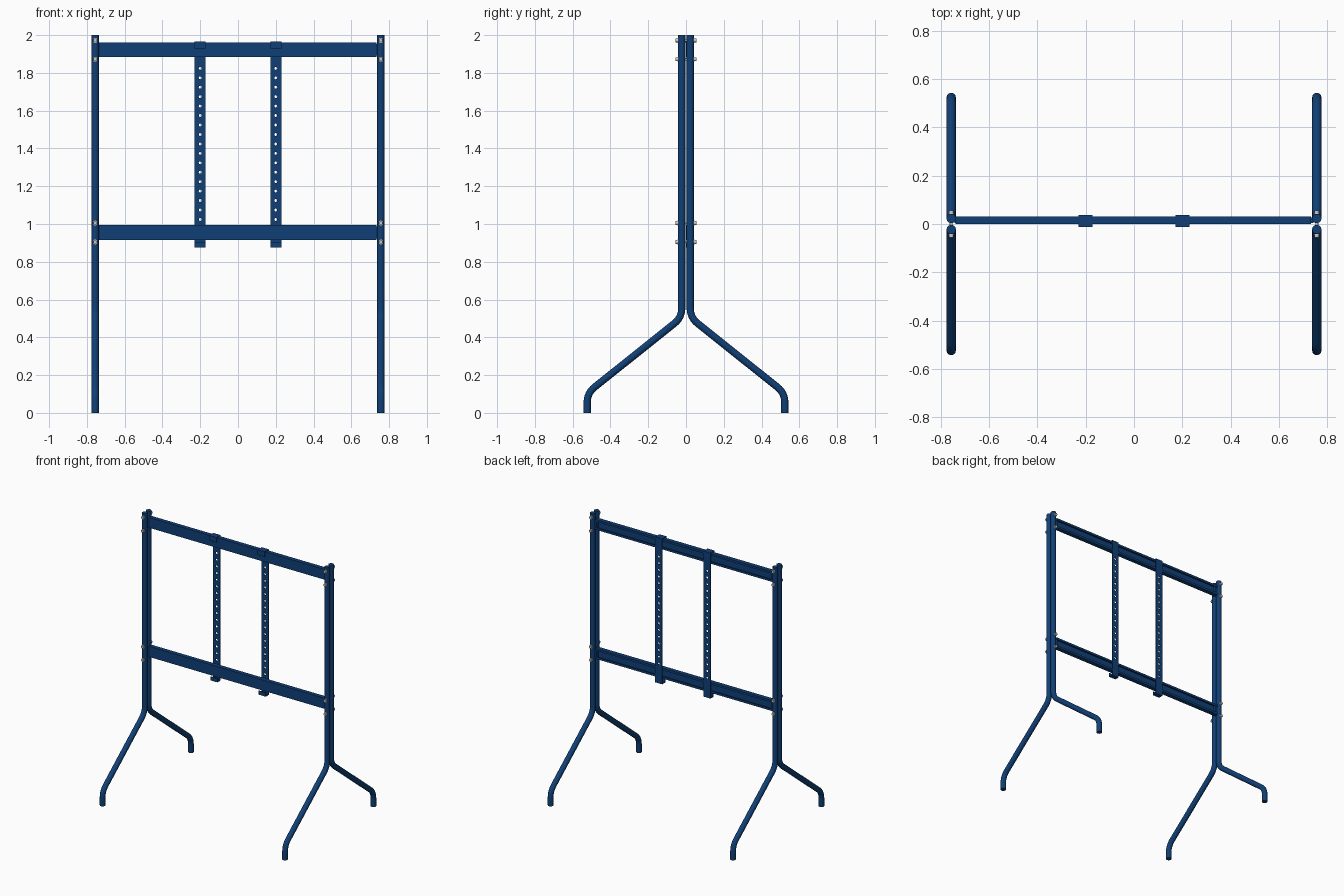
import bpy, bmesh, math
from mathutils import Vector, Matrix

if "Cube" in bpy.data.objects:
    bpy.data.objects.remove(bpy.data.objects["Cube"])

blue = bpy.data.materials.new("blue_paint")
blue.diffuse_color = (0.005, 0.05, 0.18, 1)
blue.use_nodes = True
blue.node_tree.nodes["Principled BSDF"].inputs["Base Color"].default_value = blue.diffuse_color
PX, PY, R = 0.756, 0.0225, 0.0195


def link(name, data, mat=blue):
    ob = bpy.data.objects.new(name, data)
    bpy.context.collection.objects.link(ob)
    if mat:
        data.materials.append(mat)
    return ob


def select(ob):
    bpy.ops.object.select_all(action='DESELECT')
    ob.select_set(True)
    bpy.context.view_layer.objects.active = ob


def smooth(ob):
    select(ob)
    bpy.ops.object.shade_smooth_by_angle(angle=math.radians(35))


def fillet(pts, rad, n=8):
    """Round the inner corners of a path with circular arcs."""
    pts = [Vector(p) for p in pts]
    out = [pts[0]]
    for a, b, c in zip(pts, pts[1:], pts[2:]):
        u, v = (a - b).normalized(), (c - b).normalized()
        half = u.angle(v) / 2
        t = rad / math.tan(half)
        centre = b + (u + v).normalized() * (rad / math.sin(half))
        s, e = b + u * t - centre, b + v * t - centre
        out += [centre + s.slerp(e, i / n) * rad / s.slerp(e, i / n).length for i in range(n + 1)]
    return out + [pts[-1]]


def extrude_yz(name, profile, x0, x1):
    """Extrude a closed (y, z) outline along x."""
    bm = bmesh.new()
    face = bm.faces.new([bm.verts.new((x0, y, z)) for y, z in profile])
    ret = bmesh.ops.extrude_face_region(bm, geom=[face])
    verts = [g for g in ret["geom"] if isinstance(g, bmesh.types.BMVert)]
    bmesh.ops.translate(bm, verts=verts, vec=(x1 - x0, 0, 0))
    bmesh.ops.recalc_face_normals(bm, faces=bm.faces)
    me = bpy.data.meshes.new(name)
    bm.to_mesh(me)
    bm.free()
    return link(name, me)


def rods_y(name, spots, rings, mat, seg=20):
    """Cylinders along y at (x, z) spots; rings lists (radius, y0, y1)."""
    bm = bmesh.new()
    for x, z in spots:
        for r, y0, y1 in rings:
            m = Matrix.Translation((x, (y0 + y1) / 2, z)) @ Matrix.Rotation(math.pi / 2, 4, 'X')
            bmesh.ops.create_cone(bm, cap_ends=True, segments=seg, radius1=r, radius2=r,
                                  depth=abs(y1 - y0), matrix=m)
    me = bpy.data.meshes.new(name)
    bm.to_mesh(me)
    bm.free()
    return link(name, me, mat)


# Bent leg tubes, a front and back pair on each side
for sx, side in ((-1, "left"), (1, "right")):
    for sy, end in ((-1, "front"), (1, "back")):
        path = fillet([(sx * PX, sy * PY, 2), (sx * PX, sy * PY, 0.505),
                       (sx * PX, sy * 0.523, 0.105), (sx * PX, sy * 0.523, 0)], 0.1)
        cu = bpy.data.curves.new(f"{side}_{end}_leg", 'CURVE')
        cu.dimensions = '3D'
        cu.bevel_depth = R
        cu.bevel_resolution = 5
        cu.use_fill_caps = True
        sp = cu.splines.new('POLY')
        sp.points.add(len(path) - 1)
        for p, co in zip(sp.points, path):
            p.co = (*co, 1)
        leg = link(cu.name, cu)
        select(leg)
        bpy.ops.object.convert(target='MESH')
        smooth(bpy.context.object)

# Lipped channel crossbars, open at the back, with end tabs
for name, z0, z1 in (("lower", 0.916, 0.995), ("upper", 1.883, 1.960)):
    t, lip, yb = 0.004, 0.016, 0.031
    extrude_yz(f"{name}_crossbar",
               [(0, z0), (yb, z0), (yb, z0 + lip), (yb - t, z0 + lip), (yb - t, z0 + t), (t, z0 + t),
                (t, z1 - t), (yb - t, z1 - t), (yb - t, z1 - lip), (yb, z1 - lip), (yb, z1), (0, z1)],
               -0.738, 0.732)
    for s, side in ((-1, "left"), (1, "right")):
        extrude_yz(f"{name}_{side}_end_tab",
                   [(0.005, z0 + 0.008), (0.026, z0 + 0.008), (0.026, z1 - 0.008), (0.005, z1 - 0.008)],
                   s * 0.722, s * 0.742)

# Perforated vertical brackets hooked over the upper bar
for x, side in ((-0.2, "left"), (0.2, "right")):
    br = extrude_yz(f"{side}_screen_bracket",
                    [(0.037, 0.876), (0.037, 1.966), (-0.012, 1.966), (-0.012, 1.928), (-0.007, 1.928),
                     (-0.007, 1.961), (0.032, 1.961), (0.032, 0.881), (0.006, 0.881), (0.006, 0.905),
                     (0.001, 0.905), (0.001, 0.876)], x - 0.029, x + 0.029)
    cutter = rods_y("hole_cutter", [(x, 1.824 - 0.05 * i) for i in range(17)],
                    [(0.008, 0.02, 0.05)], None, 12)
    cutter.hide_render = True
    mod = br.modifiers.new("holes", 'BOOLEAN')
    mod.operation = 'DIFFERENCE'
    mod.solver = 'EXACT'
    mod.object = cutter
    select(br)
    bpy.ops.object.modifier_apply(modifier="holes")
    bpy.data.objects.remove(cutter)

# Through bolts with washers and heads clamping each tube pair
for s, side in ((-1, "left"), (1, "right")):
    bolts = rods_y(f"{side}_bolts", [(s * PX, z) for z in (0.905, 1.005, 1.872, 1.972)],
                   [(0.006, -0.05, 0.05), (0.013, -0.046, -0.041), (0.010, -0.055, -0.046),
                    (0.013, 0.041, 0.046), (0.010, 0.046, 0.055)], None)
    smooth(bolts)
